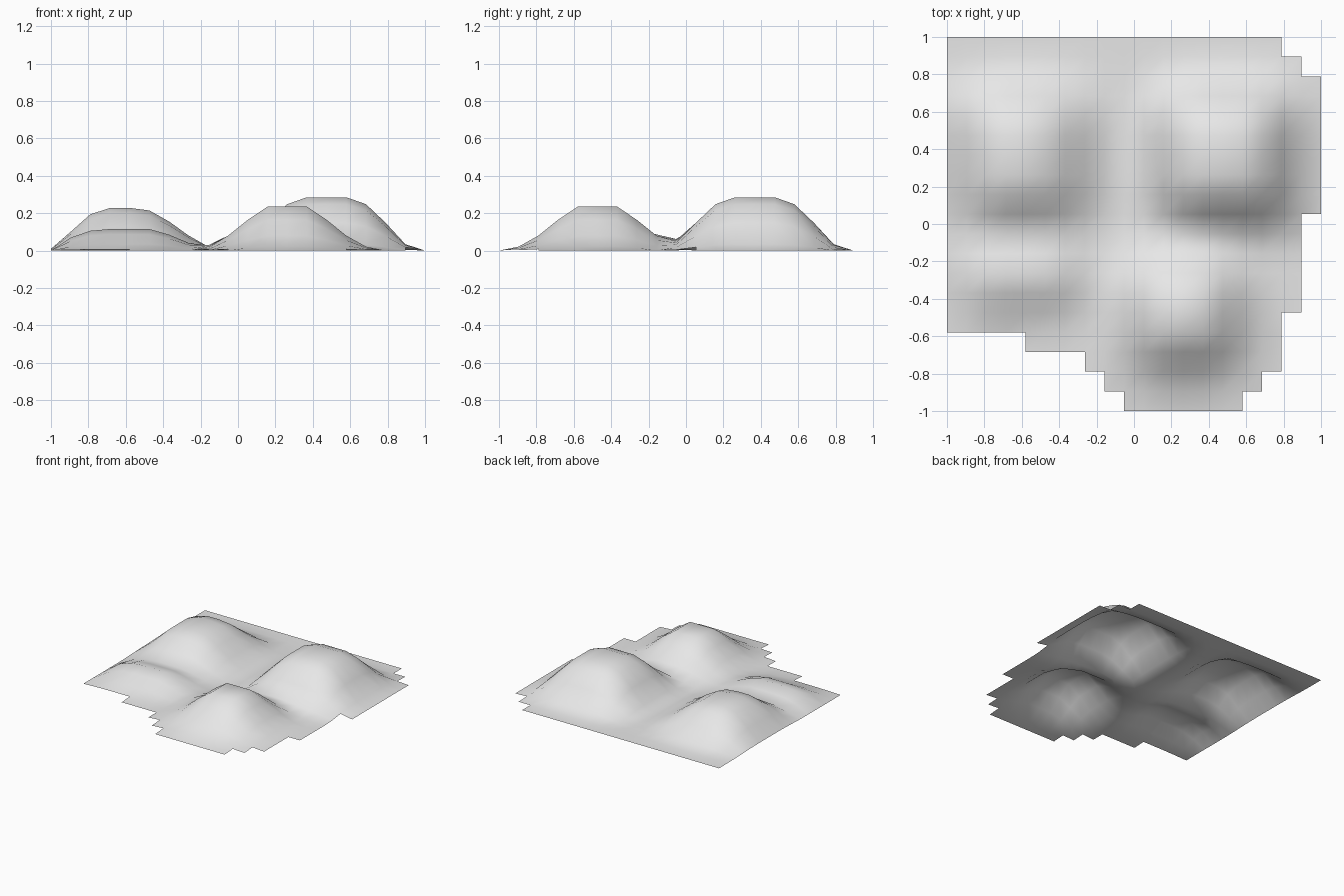
import bpy
import bmesh

cube = bpy.data.objects.get("Cube")
if cube:
    bpy.data.objects.remove(cube, do_unlink=True)

CELLS = 19
STEP = 2 / CELLS

# Cross-sections of the hills, one value per grid line
WIDE = [.12, .52, .87, 1, 1, 1, .87, .52, .12]
ROUND = [.09, .34, .7, 1, 1, 1, .7, .34, .09]
LEFT_EDGE = [.04, .44, .85, 1, 1, .94, .68, .35, .09]
LOW_EDGE = [0, .6, .92, 1, 1, 1, .74, .35, .09]
NARROW = [.05, .3, .75, 1, .75, .3, .05]

# Each hill: peak height, x section and first line, y section and first line
HILLS = [
    (.228, LEFT_EDGE, 0, WIDE, 9),
    (.285, WIDE, 10, WIDE, 9),
    (.235, ROUND, 8, ROUND, 1),
    (.115, LOW_EDGE, 0, NARROW, 4),
]


def section(values, start, line):
    i = line - start
    return values[i] if 0 <= i < len(values) else 0


def height(i, j):
    return sum(peak * section(xs, x0, i) * section(ys, y0, j)
               for peak, xs, x0, ys, y0 in HILLS)


def inside(i, j):
    """Stepped outline of the ground: first and last column of each row."""
    first = [9, 8, 7, 4][j] if j < 4 else 0
    if j < 3:
        last = 15 + j
    elif j < 5:
        last = 17
    elif j < 10:
        last = 18
    else:
        last = min(CELLS, 35 - j)
    return first <= i < last


# Ground sheet
bm = bmesh.new()
bmesh.ops.create_grid(bm, x_segments=CELLS, y_segments=CELLS, size=1)
outside = []
for f in bm.faces:
    c = f.calc_center_median()
    if not inside(int((c.x + 1) / STEP), int((c.y + 1) / STEP)):
        outside.append(f)
bmesh.ops.delete(bm, geom=outside, context='FACES')

# Raise the hills
for v in bm.verts:
    v.co.z = height(round((v.co.x + 1) / STEP), round((v.co.y + 1) / STEP))
for f in bm.faces:
    f.smooth = True

mesh = bpy.data.meshes.new("hilly_ground")
bm.to_mesh(mesh)
bm.free()
ground = bpy.data.objects.new("hilly_ground", mesh)
bpy.context.collection.objects.link(ground)

# Pale grey surface
grey = bpy.data.materials.new("pale_grey")
grey.use_nodes = True
colour = (.8, .8, .8, 1)
grey.diffuse_color = colour
grey.node_tree.nodes["Principled BSDF"].inputs["Base Color"].default_value = colour
mesh.materials.append(grey)
